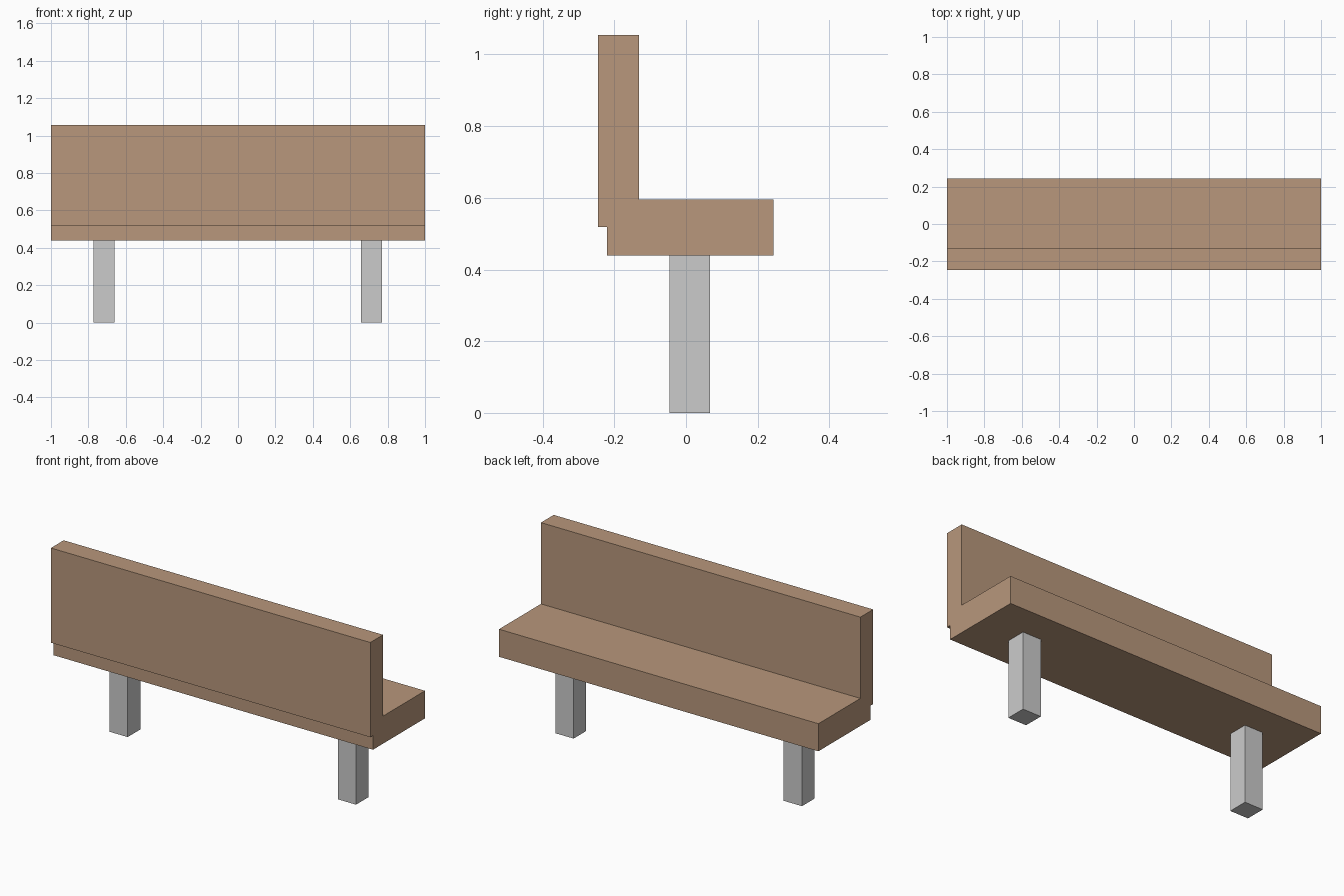
import bpy
import bmesh
from mathutils import Vector

if "Cube" in bpy.data.objects:
    bpy.data.objects.remove(bpy.data.objects["Cube"])


def make_object(name, bm, mat=None):
    bmesh.ops.recalc_face_normals(bm, faces=bm.faces)
    mesh = bpy.data.meshes.new(name)
    bm.to_mesh(mesh)
    bm.free()
    if mat:
        mesh.materials.append(mat)
    obj = bpy.data.objects.new(name, mesh)
    bpy.context.collection.objects.link(obj)
    return obj


def extrude_x(name, profile, x0, x1, mat=None):
    """Extrude a closed (y, z) profile from x0 to x1."""
    bm = bmesh.new()
    face = bm.faces.new([bm.verts.new((x0, y, z)) for y, z in profile])
    result = bmesh.ops.extrude_face_region(bm, geom=[face])
    verts = [v for v in result["geom"] if isinstance(v, bmesh.types.BMVert)]
    bmesh.ops.translate(bm, verts=verts, vec=Vector((x1 - x0, 0, 0)))
    if len([f for f in bm.faces if abs(f.normal.x) > 0.9]) < 2:
        bm.faces.ensure_lookup_table()
    # Close the starting cap if the extrusion removed it
    open_edges = [e for e in bm.edges if e.is_boundary]
    if open_edges:
        bmesh.ops.holes_fill(bm, edges=open_edges)
    return make_object(name, bm, mat)


wood = bpy.data.materials.new("wood")
wood.diffuse_color = (0.48, 0.31, 0.20, 1)
wood.use_nodes = True
wood.node_tree.nodes["Principled BSDF"].inputs["Base Color"].default_value = wood.diffuse_color

# Seat and backrest: one L-shaped section, backrest overhanging at the rear
extrude_x("seat_and_backrest", [
    (-0.221, 0.439), (0.244, 0.439), (0.244, 0.595), (-0.131, 0.595),
    (-0.131, 1.055), (-0.245, 1.055), (-0.245, 0.519), (-0.221, 0.519),
], -1.0, 1.0, wood)

# Two square legs
leg = [(-0.046, 0.0), (0.067, 0.0), (0.067, 0.439), (-0.046, 0.439)]
for side, x in (("left", -0.716), ("right", 0.714)):
    extrude_x(side + "_leg", leg, x - 0.057, x + 0.057)
